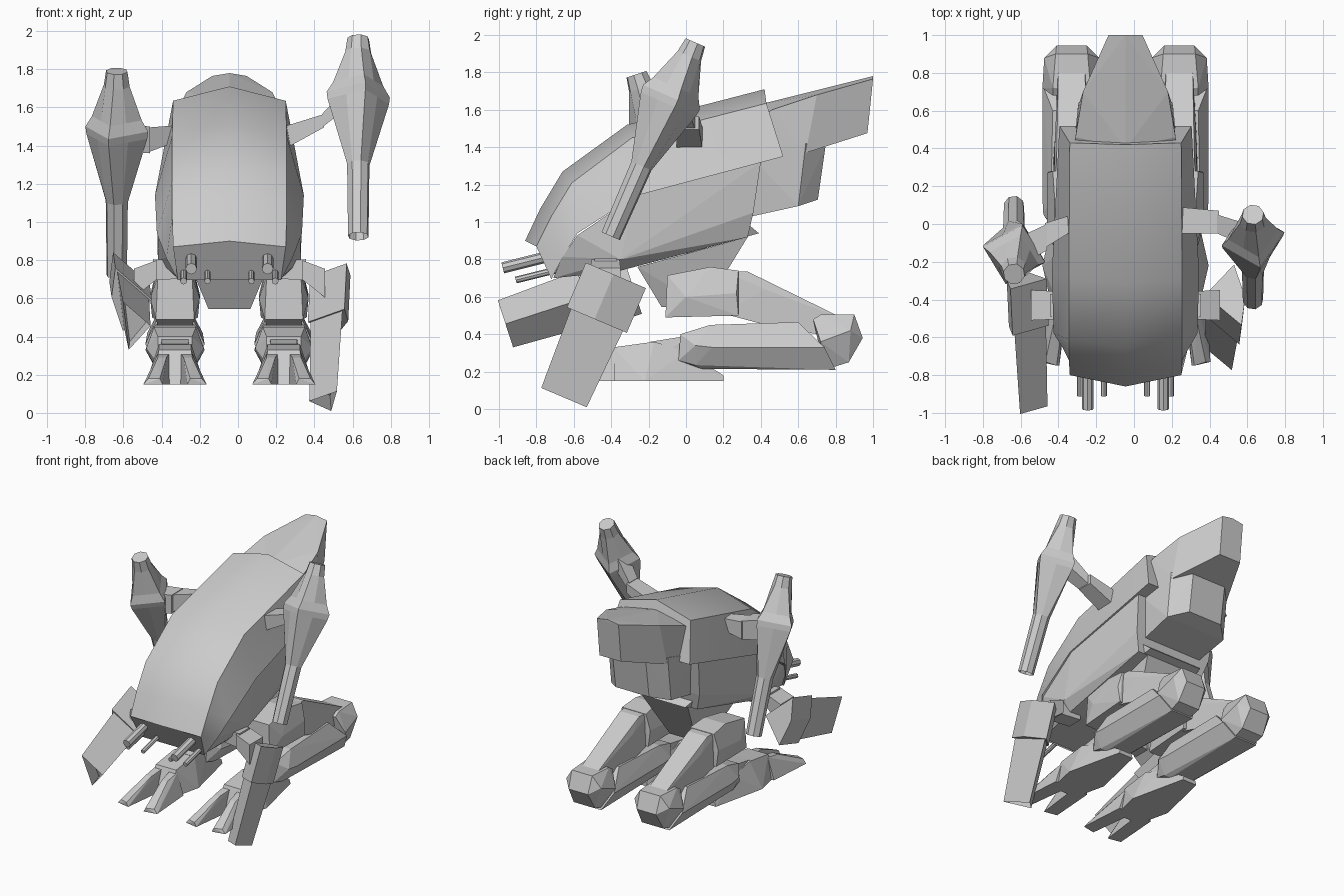
import bpy, bmesh
from math import radians, sin, cos, pi
from mathutils import Matrix

if "Cube" in bpy.data.objects:
    bpy.data.objects.remove(bpy.data.objects["Cube"])

CX = -0.045      # body symmetry plane
LEG = 0.285      # leg offset from that plane


def finish(name, bm, mat=None):
    bmesh.ops.recalc_face_normals(bm, faces=bm.faces[:])
    me = bpy.data.meshes.new(name)
    bm.to_mesh(me)
    bm.free()
    ob = bpy.data.objects.new(name, me)
    if mat:
        ob.matrix_world = mat
    bpy.context.collection.objects.link(ob)
    return ob


def convex(bm):
    r = bmesh.ops.convex_hull(bm, input=bm.verts[:])
    junk = {g for g in r['geom_interior'] + r['geom_unused'] if isinstance(g, bmesh.types.BMVert)}
    bmesh.ops.delete(bm, geom=list(junk), context='VERTS')
    bmesh.ops.dissolve_limit(bm, angle_limit=radians(2), verts=bm.verts[:], edges=bm.edges[:])


def solid(name, pts, cx=CX):
    """Convex block, symmetric about x = cx, from (y, z, half width) points."""
    bm = bmesh.new()
    for y, z, w in pts:
        for s in (-1, 1):
            bm.verts.new((cx + s * w, y, z))
    convex(bm)
    return finish(name, bm)


def loft(name, rings, mat=None, bore=0):
    """Skin closed rings; optionally sink a bore in the last cap."""
    bm = bmesh.new()
    vs = [[bm.verts.new(p) for p in r] for r in rings]
    n = len(vs[0])
    for a, b in zip(vs, vs[1:]):
        for i in range(n):
            j = (i + 1) % n
            bm.faces.new((a[i], a[j], b[j], b[i]))
    bm.faces.new(vs[0])
    end = bm.faces.new(vs[-1])
    bmesh.ops.recalc_face_normals(bm, faces=bm.faces[:])
    if bore:
        bmesh.ops.inset_region(bm, faces=[end], thickness=bore)
        bmesh.ops.translate(bm, verts=end.verts[:], vec=(0, 0, 0.08))
    return finish(name, bm, mat)


def beam(name, a, b, wa, wb, ha, hb):
    """Four-sided tapered strut between two points (w along y, h along z)."""
    rings = [[(p[0], p[1] + sy * w / 2, p[2] + sz * h / 2)
              for sy, sz in ((-1, -1), (1, -1), (1, 1), (-1, 1))]
             for p, w, h in ((a, wa, ha), (b, wb, hb))]
    return loft(name, rings)


def place(top, tilt, twist=0):
    return (Matrix.Translation(top) @ Matrix.Rotation(radians(tilt), 4, 'X')
            @ Matrix.Rotation(radians(twist), 4, 'Z'))


# Armour shell: centre, upper edge and lower edge of each station
stations = [((-.86, .90), (-.80, .87, .295), (-.72, .695, .27)),
            ((-.78, 1.07), (-.72, 1.03, .30), (-.66, .81, .33)),
            ((-.66, 1.27), (-.61, 1.21, .30), (-.58, .94, .38)),
            ((-.315, 1.52), (-.29, 1.45, .30), (-.27, 1.14, .39)),
            ((.42, 1.71), (.43, 1.635, .295), (.52, 1.35, .35))]
shell = loft("armour_shell", [[(CX, *c), (CX + e[2], e[0], e[1]), (CX + b[2], b[0], b[1]),
                               (CX - b[2], b[0], b[1]), (CX - e[2], e[0], e[1])]
                              for c, e, b in stations])
bpy.context.view_layer.objects.active = shell
shell.select_set(True)
bpy.ops.object.shade_smooth_by_angle(angle=radians(35))

# Lower hull, belly and tail blocks
solid("lower_hull", [(-.58, .93, .37), (-.66, .815, .325), (-.27, 1.14, .38), (.40, 1.32, .34),
                     (-.71, .70, .26), (-.35, .80, .375), (-.37, .735, .31), (.33, .92, .28),
                     (.36, 1.05, .32)])
solid("rear_lip", [(.25, .90, .24), (.39, .94, .22), (.33, .99, .26), (.25, .98, .26)])
solid("belly", [(-.26, .76, .20), (.33, .92, .20), (-.13, .545, .11), (.10, .545, .11)])
solid("tail_upper", [(.40, 1.63, .0), (.40, 1.56, .27), (.46, 1.60, .265), (.70, 1.68, .225),
                     (.83, 1.735, .0), (1.0, 1.78, .0), (1.0, 1.765, .09), (.97, 1.475, .09),
                     (.64, 1.37, .245), (.40, 1.31, .27)])
solid("tail_lower", [(.35, 1.03, .24), (.60, 1.085, .25), (.705, 1.12, .14), (.745, 1.40, .14),
                     (.64, 1.42, .25), (.35, 1.35, .28)])

# Legs
for side, s in (("left", -1), ("right", 1)):
    x = CX + s * LEG
    solid(side + "_hip", [(-.11, .49, .10), (-.10, .715, .09), (.13, .76, .09), (.28, .74, .10),
                          (.28, .50, .12), (0, .60, .13), (.27, .62, .13)], x)
    solid(side + "_thigh", [(.20, .74, .09), (.33, .735, .08), (.42, .64, .09), (.20, .51, .10),
                            (.69, .50, .07), (.85, .48, .07), (.85, .38, .07), (.50, .43, .09)], x)
    solid(side + "_shin", [(-.04, .26, .09), (-.03, .40, .09), (.05, .235, .10), (.13, .45, .11),
                           (.14, .33, .155), (.60, .465, .10), (.74, .33, .155), (.80, .21, .09),
                           (.05, .34, .15), (.08, .215, .07)], x)
    solid(side + "_knee", [(.68, .48, .10), (.72, .505, .10), (.90, .505, .085), (.945, .38, .08),
                           (.87, .25, .09), (.74, .21, .08), (.72, .36, .155), (.88, .42, .145)], x)
    solid(side + "_ankle", [(-.19, .36, .07), (-.15, .29, .08), (.06, .40, .07), (.06, .28, .07)], x)
    solid(side + "_foot", [(-.46, .15, .10), (-.22, .15, .155), (.20, .15, .06), (.20, .18, .05),
                           (-.39, .33, .085), (-.17, .36, .085), (0, .31, .07)], x)
    for t in (-1, 1):
        bm = bmesh.new()
        for u, y, z in ((.02, -.38, .15), (.14, -.38, .15), (.03, -.38, .31), (.09, -.38, .31),
                        (.045, -.50, .29), (.09, -.50, .29), (.065, -.75, .15), (.165, -.73, .15),
                        (.08, -.75, .18), (.14, -.73, .18)):
            bm.verts.new((x + t * u, y, z))
        convex(bm)
        finish(side + "_toe", bm)

# Upper guns: (distance, radius, square section?)
sections = [(0, .058, 0), (.08, .07, 0), (.26, .135, 1), (.32, .17, 1), (.36, .165, 1),
            (.72, .06, 0), (1.13, .055, 0)]
rings = [[(r * f * cos(i * pi / 4), r * f * sin(i * pi / 4), -t)
          for i in range(8) for f in [0.71 if sq and i % 2 else 1]] for t, r, sq in sections]
loft("left_upper_gun", rings, place((-.635, -.265, 1.79), 18.7, -15), .015)
loft("right_upper_gun", rings, place((.63, .05, 1.96), -23.6, 13), .015)
beam("left_upper_arm", (-.34, 0, 1.46), (-.47, -.06, 1.43), .09, .13, .09, .13)
beam("left_gun_bracket", (-.46, -.07, 1.43), (-.62, -.15, 1.44), .14, .15, .14, .15)
beam("right_upper_arm", (.24, .02, 1.44), (.45, .01, 1.53), .14, .12, .12, .07)
beam("right_gun_bracket", (.44, 0, 1.53), (.60, -.06, 1.68), .10, .12, .07, .12)

# Lower guns: boxy housing with a tapering three-sided barrel
tri = [(.06, -.132), (-.085, 0), (.03, .132)]
quad = tri + [(.075, -.01)]
for side, s, top, tilt in (("left", -1, (-.575, -.29, .675), -72),
                           ("right", 1, (.49, -.375, .715), -23)):
    m = place(top, tilt)
    shift = lambda t: -s * .045 * t          # barrels lean inwards
    loft(side + "_lower_gun_housing",
         [[(s * a * 1.32 + shift(t), b * 1.32, -t) for a, b in quad] for t in (0, .26)], m)
    loft(side + "_lower_gun_barrel",
         [[(s * a * k + shift(t), b * k, -t) for a, b in tri]
          for t, k in ((.22, 1.16), (.71, 1))], m, .02)
    beam(side + "_gun_mount", (CX + s * .22, -.42, .75), (CX + s * .40, -.43, .75), .12, .12, .09, .11)
    beam(side + "_gun_mount_end", (CX + s * .38, -.43, .75), (CX + s * .50, -.43, .68), .15, .16, .10, .15)

# Nose barrels
for px, y, z, r, n in ((.20, -.98, .755, .03, "large"), (.115, -.91, .69, .016, "small"),
                       (.24, -.91, .69, .018, "small")):
    for s in (-1, 1):
        loft(n + "_nose_barrel", [[(r * cos(i * pi / 4), r * sin(i * pi / 4), t) for i in range(8)]
                                  for t in (-.24, 0)], place((CX + s * px, y, z), 104))
